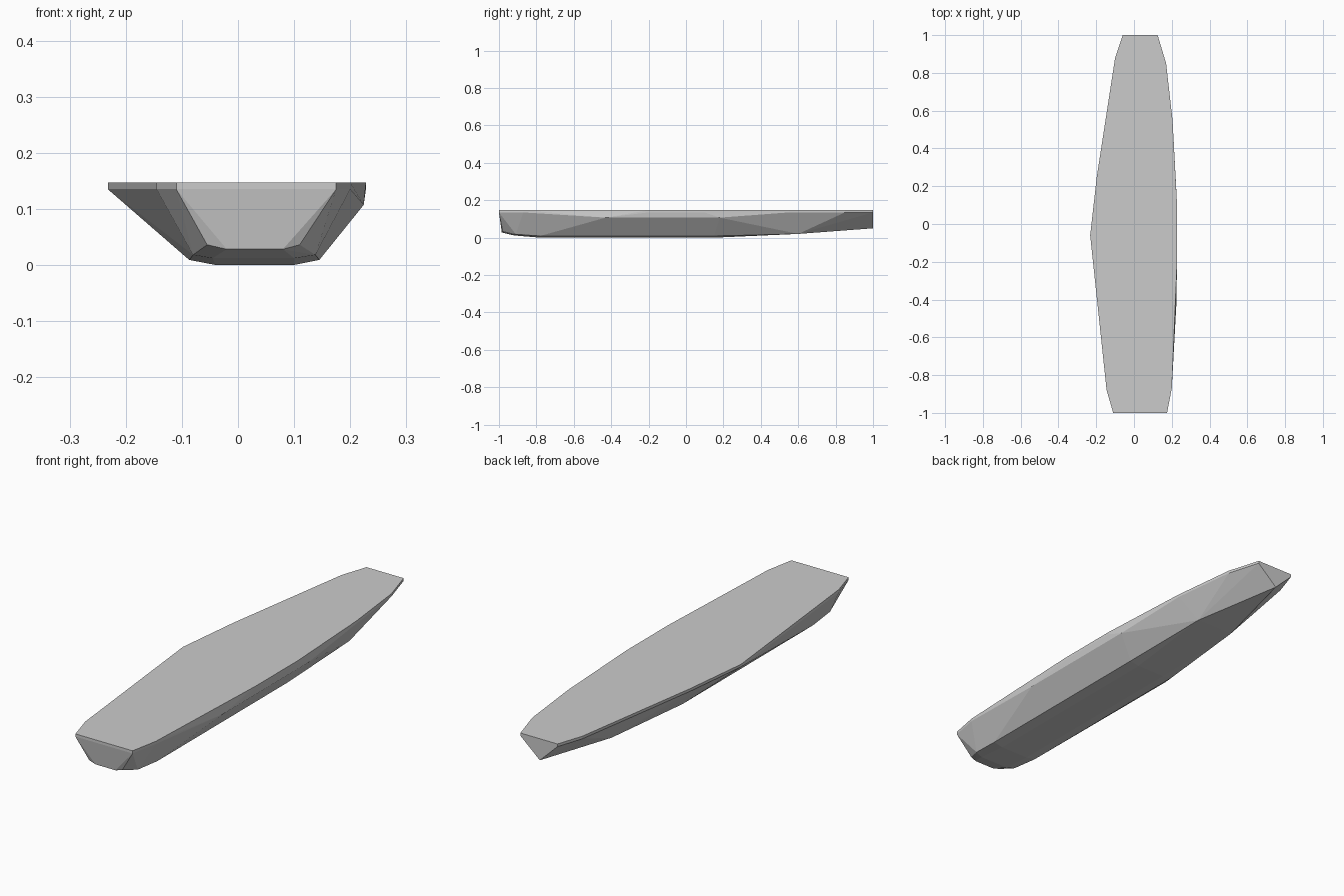
import bpy
import bmesh

if "Cube" in bpy.data.objects:
    bpy.data.objects.remove(bpy.data.objects["Cube"])

TOP, RIM = 0.147, 0.135

# Flat deck outline (x, y), anticlockwise from the front left corner
deck = [(-0.11, -1), (0.175, -1), (0.20, -0.87), (0.228, -0.2), (0.228, 0.1),
        (0.204, 0.55), (0.17, 0.85), (0.125, 1), (-0.06, 1), (-0.10, 0.88),
        (-0.197, 0.25), (-0.232, -0.06), (-0.145, -0.88)]

# Bulges where the sides turn under
sides = [(0.224, -0.43, 0.107), (0.224, 0.18, 0.107), (-0.165, -0.45, 0.105)]

# Chines and bottom: y, z, left x, right x
sections = [(-0.985, 0.028, -0.02, 0.08), (-0.98, 0.036, -0.055, 0.11),
            (-0.92, 0.012, -0.045, 0.10), (-0.91, 0.018, -0.08, 0.138),
            (-0.78, 0.009, -0.087, 0.145), (-0.78, 0.0, -0.04, 0.10),
            (0.15, 0.009, -0.087, 0.145), (0.15, 0.0, -0.04, 0.10),
            (0.60, 0.02, -0.05, 0.135)]

points = [(x, y, z) for x, y in deck for z in (RIM, TOP)]
points += sides
points += [(x, y, z) for y, z, left, right in sections for x in (left, right)]
points.append((0.028, 1, 0.05))  # pointed stern

# Faceted hull wrapped around the sections
bm = bmesh.new()
for p in points:
    bm.verts.new(p)
result = bmesh.ops.convex_hull(bm, input=bm.verts[:])
loose = [v for v in bm.verts if not v.link_faces]
bmesh.ops.delete(bm, geom=loose, context='VERTS')
bmesh.ops.dissolve_limit(bm, angle_limit=0.01, verts=bm.verts[:], edges=bm.edges[:])
bmesh.ops.recalc_face_normals(bm, faces=bm.faces[:])

mesh = bpy.data.meshes.new("hull")
bm.to_mesh(mesh)
bm.free()
bpy.context.collection.objects.link(bpy.data.objects.new("hull", mesh))
